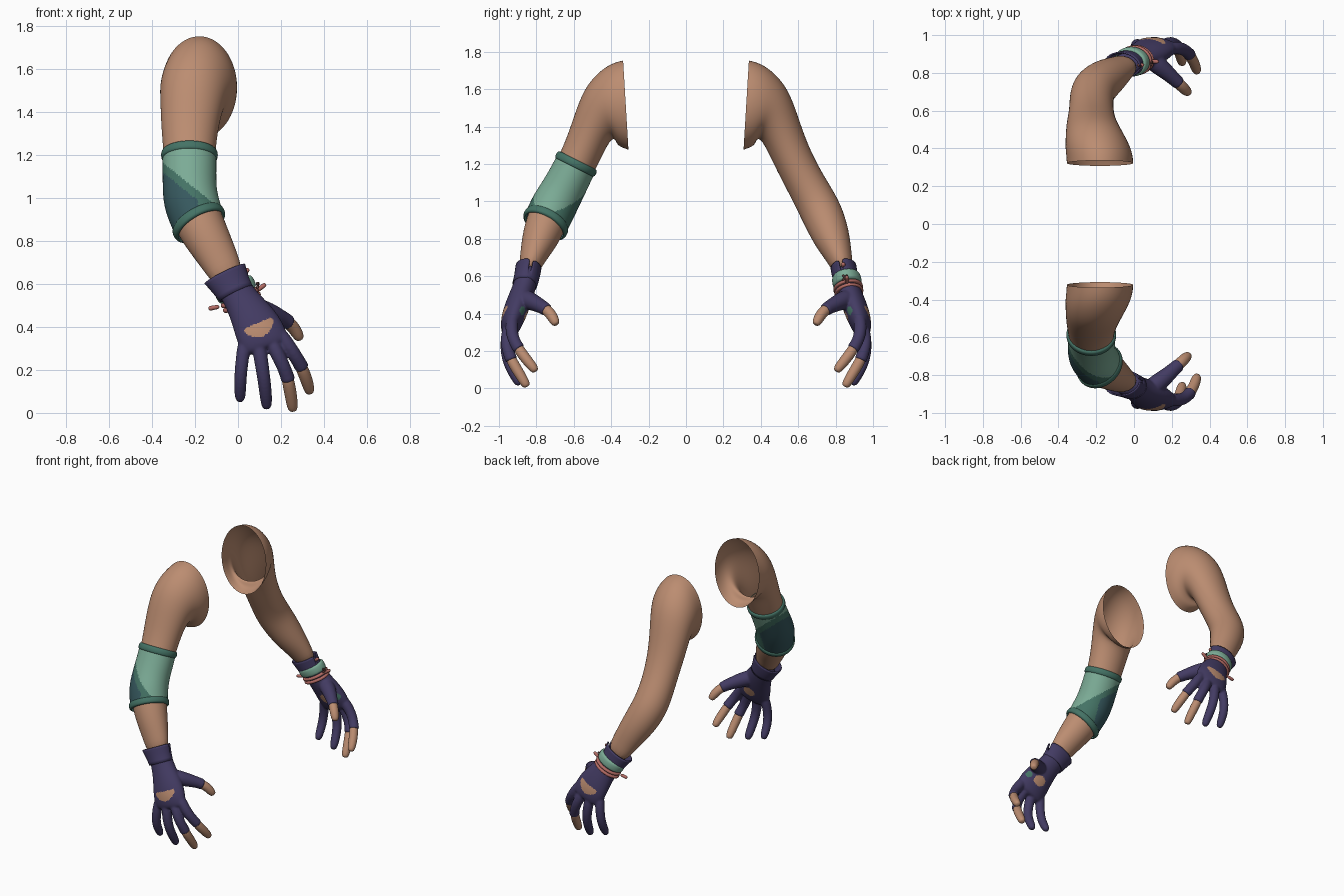
import bpy, bmesh, math
from mathutils import Vector

if "Cube" in bpy.data.objects:
    bpy.data.objects.remove(bpy.data.objects["Cube"])


def material(name, rgb):
    m = bpy.data.materials.new(name)
    m.diffuse_color = (*rgb, 1)
    m.use_nodes = True
    m.node_tree.nodes["Principled BSDF"].inputs["Base Color"].default_value = m.diffuse_color
    return m


SKIN = material("skin", (0.50, 0.265, 0.165))
NAVY = material("navy_cloth", (0.056, 0.044, 0.125))
LIGHT = material("light_green", (0.20, 0.41, 0.305))
GREEN = material("mid_green", (0.058, 0.17, 0.13))
SLATE = material("slate_green", (0.037, 0.098, 0.112))
PINK = material("coral", (0.46, 0.15, 0.13))
BROWN = material("dark_brown", (0.10, 0.045, 0.04))


def apply(ob, kind, **settings):
    bpy.ops.object.select_all(action='DESELECT')
    ob.select_set(True)
    bpy.context.view_layer.objects.active = ob
    mod = ob.modifiers.new(kind.lower(), kind)
    for key, value in settings.items():
        setattr(mod, key, value)
    bpy.ops.object.modifier_apply(modifier=mod.name)


def loft(name, rings, mat, s, caps=(False, False), n=16, level=2, gap=0):
    """Skin elliptical rings (centre, half width, half depth[, normal]); s mirrors y."""
    bm = bmesh.new()
    loops = []
    for i, ring in enumerate(rings):
        c = Vector(ring[0])
        t = Vector(rings[min(i + 1, len(rings) - 1)][0]) - Vector(rings[max(i - 1, 0)][0])
        if len(ring) > 3:
            t = Vector(ring[3])
        t.normalize()
        u = (Vector((1, 0, 0)) - t * t.x).normalized()
        v = t.cross(u)
        loop = []
        for k in range(n):
            a = 2 * math.pi * k / n
            p = c + u * ring[1] * math.cos(a) + v * ring[2] * math.sin(a)
            loop.append(bm.verts.new((p.x, p.y * s, p.z)))
        loops.append(loop)
    for i, (a, b) in enumerate(zip(loops, loops[1:])):
        for k in range(n):
            if i < gap and k == 0:      # slit left open
                continue
            bm.faces.new((a[k], a[(k + 1) % n], b[(k + 1) % n], b[k]))
    for loop, cap in ((loops[0], caps[0]), (loops[-1], caps[1])):
        if cap:
            bm.faces.new(loop)
    bmesh.ops.recalc_face_normals(bm, faces=bm.faces)
    me = bpy.data.meshes.new(name)
    bm.to_mesh(me)
    bm.free()
    me.materials.append(mat)
    ob = bpy.data.objects.new(name, me)
    bpy.context.collection.objects.link(ob)
    if level:
        apply(ob, 'SUBSURF', levels=level)
    me.shade_smooth()
    return ob


def tube(name, points, radii, mat, s, n=10):
    return loft(name, [(p, r, r) for p, r in zip(points, radii)], mat, s, (True, True), n)


def paint(ob, mats, rule):
    ob.data.materials.clear()
    for m in mats:
        ob.data.materials.append(m)
    for f in ob.data.polygons:
        f.material_index = rule(f.center, f.normal)


def arm(s, side):
    # open shoulder, upper arm, elbow and forearm
    loft(side + "_arm", [
        ((-.18, .322, 1.515), .18, .245, (0, 1, -.06)),
        ((-.182, .36, 1.515), .18, .235, (0, 1, -.1)),
        ((-.192, .41, 1.505), .176, .212, (0, 1, -.2)),
        ((-.207, .462, 1.475), .158, .162, (0, 1, -.62)),
        ((-.220, .505, 1.385), .143, .116, (0, .6, -1)),
        ((-.226, .548, 1.28), .130, .108, (0, .5, -1)),
        ((-.226, .60, 1.17), .120, .106, (0, .5, -1)),
        ((-.226, .655, 1.07), .118, .108, (.05, .5, -1)),
        ((-.217, .708, .975), .121, .114, (.25, .42, -1)),
        ((-.182, .748, .885), .118, .111, (.5, .4, -1)),
        ((-.130, .785, .79), .105, .098, (.55, .4, -1)),
        ((-.08, .82, .70), .090, .070, (.55, .35, -1)),
        ((-.035, .85, .61), .074, .050, (.55, .3, -1)),
    ], SKIN, s, (False, True))

    # glove: palm and finger sleeves fused into one surface
    parts = [loft(side + "_glove", [
        ((-.05, .84, .64), .085, .060),
        ((-.02, .852, .585), .080, .060),
        ((.02, .872, .52), .083, .064),
        ((.072, .902, .44), .108, .068),
        ((.105, .928, .37), .120, .064),
        ((.128, .942, .315), .115, .050),
        ((.135, .945, .295), .095, .035)], NAVY, s, (True, True))]
    sleeves = [
        ([(.035, .93, .36), (.018, .955, .24), (.010, .945, .15), (.010, .905, .08), (.010, .89, .05)],
         [.036, .032, .031, .029, .018]),
        ([(.09, .94, .36), (.11, .968, .23), (.125, .95, .13), (.133, .90, .045), (.134, .89, .015)],
         [.038, .034, .032, .030, .018]),
        ([(.14, .94, .36), (.20, .966, .245), (.228, .942, .175), (.233, .934, .155), (.234, .932, .15)],
         [.038, .034, .034, .036, .034]),
        ([(.17, .925, .40), (.248, .938, .295), (.288, .905, .23), (.297, .893, .212), (.299, .89, .208)],
         [.040, .035, .034, .036, .034]),
        ([(.07, .885, .49), (.15, .825, .465), (.215, .765, .435), (.237, .745, .42), (.24, .742, .418)],
         [.060, .050, .038, .038, .036]),
    ]
    for pts, radii in sleeves:
        parts.append(tube("sleeve", pts, radii, NAVY, s))
    bpy.ops.object.select_all(action='DESELECT')
    for p in parts:
        p.select_set(True)
    glove = parts[0]
    bpy.context.view_layer.objects.active = glove
    bpy.ops.object.join()
    apply(glove, 'REMESH', mode='VOXEL', voxel_size=.0065)
    apply(glove, 'SMOOTH', factor=.5, iterations=6)

    # openings on the back of the hand and palm, small green mark by the thumb
    def glove_rule(c, nrm):
        dx, dz = c.x - .105, c.z - .388
        p, q = dx * .92 + dz * .39, dz * .92 - dx * .39
        if c.y * s > .92 and nrm.y * s > 0 and (p / .072) ** 2 + ((q - 4 * p * p) / .033) ** 2 < 1:
            return 1
        if nrm.y * s < -.2 and ((c.x - .10) / .045) ** 2 + ((c.z - .385) / .034) ** 2 < 1:
            return 1
        if (c - Vector((.185, .865 * s, .415))).length < .026:
            return 2
        return 0
    paint(glove, [NAVY, SKIN, GREEN], glove_rule)
    glove.data.shade_smooth()

    # bare fingertips
    tube(side + "_middle_fingertip", [(.225, .945, .18), (.238, .922, .13), (.248, .885, .07),
         (.255, .855, .02), (.256, .85, .008)], [.029, .031, .030, .026, .014], SKIN, s)
    tube(side + "_index_fingertip", [(.285, .907, .235), (.305, .88, .19), (.322, .845, .145),
         (.333, .81, .103), (.335, .803, .09)], [.029, .031, .030, .026, .014], SKIN, s)
    tube(side + "_thumb_tip", [(.215, .765, .435), (.248, .733, .41), (.27, .712, .38),
         (.286, .697, .35), (.29, .692, .34)], [.031, .032, .031, .025, .014], SKIN, s)

    # glove cuff with a slit at the inner wrist
    axis = (.5, .2, -1)
    cuff = loft(side + "_cuff", [
        ((-.062, .842, .648), .102, .066, axis), ((-.05, .846, .626), .096, .066, axis),
        ((-.03, .852, .59), .087, .064, axis), ((-.008, .862, .555), .082, .063, axis)],
        NAVY, s, n=24, level=1, gap=2)
    apply(cuff, 'SOLIDIFY', thickness=.008, offset=0)


arm(-1, "front")
arm(1, "back")

# elbow pad on the front arm
pad = loft("elbow_pad", [
    ((-.226, .588, 1.20), .128, .114, (0, .5, -1)),
    ((-.226, .625, 1.125), .128, .116, (0, .5, -1)),
    ((-.226, .665, 1.05), .128, .120, (.05, .5, -1)),
    ((-.218, .708, .975), .133, .127, (.25, .45, -1)),
    ((-.182, .75, .885), .128, .124, (.6, .58, -1))], GREEN, -1, level=3)


def pad_rule(c, nrm):
    f = (c.z - 1.165) + .8 * (c.x + .35)
    if f > 0:
        return 1
    if f < -.045 and c.x < -.185:
        return 2
    return 0


paint(pad, [GREEN, LIGHT, SLATE], pad_rule)
for name, c, d, a, b, h in (("pad_top_rim", (-.226, .588, 1.20), (0, .5, -1), .135, .122, .019),
                            ("pad_bottom_rim", (-.182, .75, .885), (.6, .58, -1), .136, .132, .019)):
    c, d = Vector(c), Vector(d).normalized()
    loft(name, [(c + d * h * k, a - w, b - w, d)
                for k, w in ((-1.2, .016), (-1, .003), (0, 0), (1, .003), (1.2, .016))], GREEN, -1, n=20)

# wrist bands on the back arm
d = Vector((.5, .2, -1)).normalized()
for name, c, a, b, h, mat in (("wide_wristband", (-.012, .860, .575), .100, .080, .030, LIGHT),
                              ("thin_wristband_upper", (.008, .867, .537), .099, .082, .010, PINK),
                              ("thin_wristband_lower", (.018, .871, .515), .099, .080, .010, PINK)):
    c = Vector(c)
    loft(name, [(c + d * h * k, a - w, b - w, d)
                for k, w in ((-1, .016), (-.9, .002), (0, 0), (.9, .002), (1, .016))], mat, 1, n=20)

# knots and loose strap ends
for name, a, b, r, mat in (
        ("strap_end_inner", (.075, .86, .56), (.132, .86, .602), .012, PINK),
        ("strap_end_outer", (-.085, .865, .495), (-.14, .865, .485), .012, PINK),
        ("strap_end_top", (.01, .845, .635), (.052, .84, .672), .012, PINK),
        ("knot_strand_a", (.088, .835, .575), (.096, .865, .61), .007, BROWN),
        ("knot_strand_b", (.096, .865, .575), (.088, .835, .61), .007, BROWN)):
    mid = Vector(a).lerp(Vector(b), .5)
    tube(name, [a, mid, b], [r, r, r * 1.2], mat, 1, 6)
